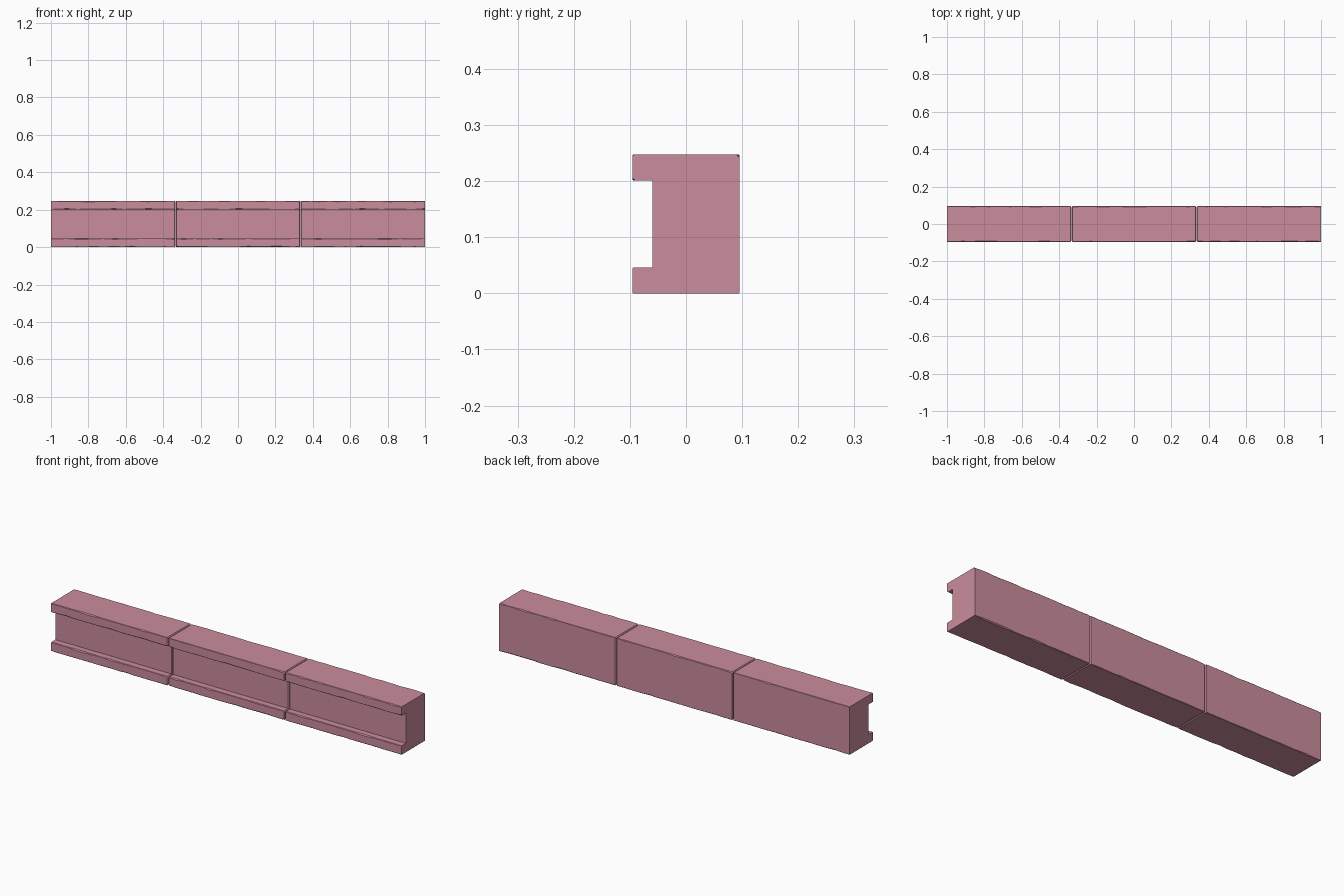
import bpy
import bmesh
import random
from mathutils import Vector

random.seed(4)
cube = bpy.data.objects.get("Cube")
if cube:
    bpy.data.objects.remove(cube, do_unlink=True)

stone = bpy.data.materials.new("pink_stone")
stone.use_nodes = True
colour = (0.6, 0.265, 0.34, 1)
stone.diffuse_color = colour
bsdf = stone.node_tree.nodes["Principled BSDF"]
bsdf.inputs["Base Color"].default_value = colour
bsdf.inputs["Roughness"].default_value = 0.8

# Channel cross-section: y, z, inward direction y and z, outer corner or not
BACK, LIP, WEB, TOP, LOW, HIGH = 0.095, -0.095, -0.06, 0.247, 0.046, 0.201
PROFILE = [
    (BACK, 0, -1, 1, True),
    (BACK, TOP, -1, -1, True),
    (LIP, TOP, 1, -1, True),
    (LIP, HIGH, 1, 1, True),
    (WEB, HIGH, 1, 1, False),
    (WEB, LOW, 1, -1, False),
    (LIP, LOW, 1, -1, True),
    (LIP, 0, 1, 1, True),
]


def section(inset):
    """Cross-section with randomly worn outer corners."""
    corners = [Vector((y + inset * sy, z + inset * sz)) for y, z, sy, sz, _ in PROFILE]
    points = []
    for i, p in enumerate(corners):
        if PROFILE[i][4]:
            wear = random.choice((0.001, 0.001, 0.002, 0.003, 0.005))
            after = corners[(i + 1) % len(corners)]
            points.append(p + (corners[i - 1] - p).normalized() * wear)
            points.append(p + (after - p).normalized() * wear)
        else:
            points.append(p)
    return points


def block(name, start, end, open_start, open_end):
    """Loft one block; ends that meet a neighbour get a chamfered seam."""
    gap, chamfer, steps = 0.001, 0.004, 14
    x0 = start if open_start else start + gap
    x1 = end if open_end else end - gap
    stations = []
    if not open_start:
        stations.append((x0, chamfer))
    first = x0 if open_start else x0 + chamfer
    last = x1 if open_end else x1 - chamfer
    for i in range(steps + 1):
        drift = random.uniform(-0.012, 0.012) if 0 < i < steps else 0
        stations.append((first + (last - first) * i / steps + drift, 0))
    if not open_end:
        stations.append((x1, chamfer))

    bm = bmesh.new()
    rings = [[bm.verts.new((x, p.x, p.y)) for p in section(inset)]
             for x, inset in stations]
    for a, b in zip(rings, rings[1:]):
        n = len(a)
        for j in range(n):
            k = (j + 1) % n
            bm.faces.new((a[j], a[k], b[k], b[j]))
    bm.faces.new(rings[0])
    bm.faces.new(rings[-1])
    bmesh.ops.recalc_face_normals(bm, faces=bm.faces)
    mesh = bpy.data.meshes.new(name)
    bm.to_mesh(mesh)
    bm.free()
    mesh.materials.append(stone)
    obj = bpy.data.objects.new(name, mesh)
    bpy.context.collection.objects.link(obj)


# Three equal blocks laid end to end
names = ("right_block", "middle_block", "left_block")
for i, name in enumerate(names):
    block(name, -1 + i * 2 / 3, -1 + (i + 1) * 2 / 3, i == 0, i == 2)
